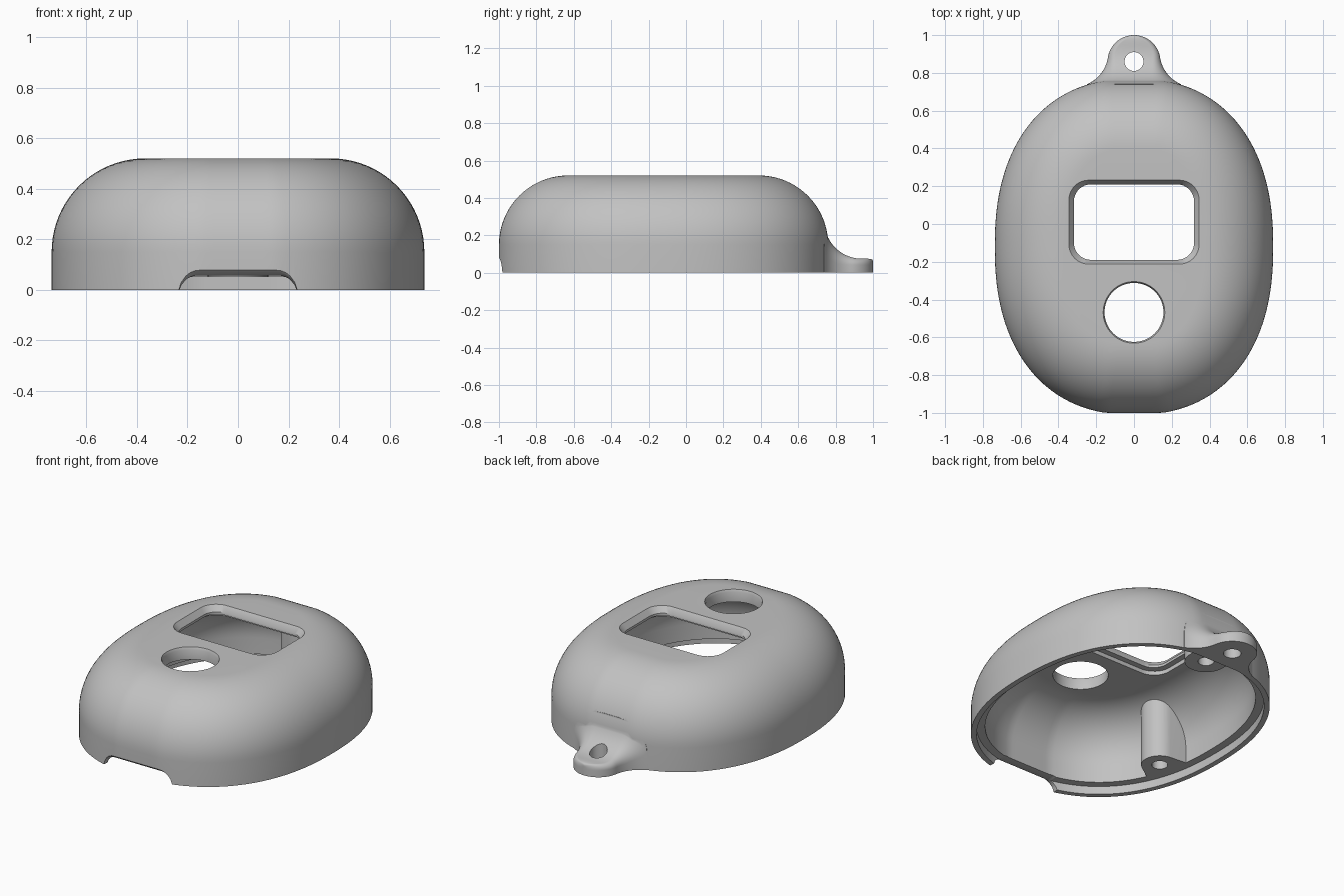
import bpy, bmesh
from math import sin, cos, pi, radians, copysign

cube = bpy.data.objects.get("Cube")
if cube:
    bpy.data.objects.remove(cube, do_unlink=True)

grey = bpy.data.materials.new("plastic grey")
grey.use_nodes = True
colour = (0.54, 0.54, 0.54, 1)
grey.diffuse_color = colour
grey.node_tree.nodes["Principled BSDF"].inputs["Base Color"].default_value = colour

# Oval half sizes, flat ends, centre, fullness
A, B, FLAT, CY, FULL = 0.737, 0.89, 0.88, -0.12, 2.3


def loft(name, sections):
    """Closed solid through sections with equal point counts."""
    bm = bmesh.new()
    rings = [[bm.verts.new(p) for p in s] for s in sections]
    n = len(rings[0])
    for lo, hi in zip(rings, rings[1:]):
        for i in range(n):
            bm.faces.new((lo[i], lo[(i + 1) % n], hi[(i + 1) % n], hi[i]))
    bm.faces.new(rings[0][::-1])
    bm.faces.new(rings[-1])
    bmesh.ops.recalc_face_normals(bm, faces=bm.faces)
    me = bpy.data.meshes.new(name)
    bm.to_mesh(me)
    bm.free()
    me.materials.append(grey)
    ob = bpy.data.objects.new(name, me)
    bpy.context.collection.objects.link(ob)
    return ob


def prism(name, pts, z0, z1):
    return loft(name, [[(x, y, z) for x, y in pts] for z in (z0, z1)])


def combine(target, tool, operation):
    """Apply a boolean and drop the helper."""
    mod = target.modifiers.new(operation, 'BOOLEAN')
    mod.operation, mod.object, mod.solver = operation, tool, 'EXACT'
    bpy.context.view_layer.objects.active = target
    bpy.ops.object.modifier_apply(modifier=mod.name)
    bpy.data.objects.remove(tool, do_unlink=True)


def power(v, e):
    return copysign(abs(v) ** e, v)


def oval(d, z, n=160):
    """Full oval with flattened ends, inset by d."""
    pts = []
    for i in range(n):
        t = 2 * pi * (i + 0.5) / n
        nx, ny = power(cos(t), 2 - 2 / FULL) / A, power(sin(t), 2 - 2 / FULL) / B
        k = d / (nx * nx + ny * ny) ** 0.5
        x = A * power(cos(t), 2 / FULL) - nx * k
        y = B * power(sin(t), 2 / FULL) - ny * k
        pts.append((x, CY + max(d - FLAT, min(FLAT - d, y)), z))
    return pts


def dome(name, inset, z0, radius, steps=20):
    """Upright wall that rounds over into a flat top."""
    rings = [oval(inset, z0)]
    for i in range(steps + 1):
        t = pi / 2 * i / steps
        rings.append(oval(inset + radius * (1 - cos(t)), 0.15 + radius * sin(t)))
    return loft(name, rings)


def arc(cx, cy, r, a0, a1, n):
    return [(cx + r * cos(radians(a0 + (a1 - a0) * i / n)),
             cy + r * sin(radians(a0 + (a1 - a0) * i / n))) for i in range(n + 1)]


def circle(cx, cy, r, n=48):
    return arc(cx, cy, r, 0, 360, n)[:-1]


def rounded(hx, hy, r, z, cy):
    pts = []
    for i, (sx, sy) in enumerate(((1, 1), (-1, 1), (-1, -1), (1, -1))):
        pts += arc(sx * (hx - r), cy + sy * (hy - r), r, 90 * i, 90 * i + 90, 8)
    return [(x, y, z) for x, y in pts]


def tab_half_width(y):
    """Concave neck running into a round tip."""
    if y < 0.8816:
        return 0.32 - (0.184 ** 2 - (y - 0.91) ** 2) ** 0.5
    return (0.14 ** 2 - (y - 0.86) ** 2) ** 0.5


def tab_slice(y, w, h):
    """Cross-section with a flat base and rounded shoulders."""
    rx, rz = min(0.9 * w, 0.02 + 0.8 * (h - 0.06)), min(0.6 * h, 0.02 + 0.9 * (h - 0.06))
    right = [(w, 0)]
    for i in range(9):
        t = pi / 2 * i / 8
        right.append((w - rx + rx * cos(t), h - rz + rz * sin(t)))
    return [(x, y, z) for x, z in right + [(-x, z) for x, z in reversed(right)]]


# Domed outer body
shell = dome("case_shell", 0, 0, 0.37)

# Keyring tab sweeping out of the back wall
slices = [tab_slice(0.6, tab_half_width(0.74), 0.275)]
for y, h in arc(0.94, 0.275, 0.2, 180, 270, 24):
    slices.append(tab_slice(y, tab_half_width(y), h))
for i in range(1, 13):
    a = radians(36 + 52 * i / 12)
    y = 0.86 + 0.14 * sin(a)
    slices.append(tab_slice(y, tab_half_width(y), 0.075 - 0.015 * (i / 12) ** 4))
combine(shell, loft("tab", slices), 'UNION')

# Cavity, leaving solid screw bosses against the wall
cavity = dome("cavity", 0.08, -0.05, 0.295)
bosses = ((0, 0.63, 90, 0.12, 0), (-0.55, -0.43, 215, 0.105, 40))
for cx, cy, a, r, splay in bosses:
    pts = arc(cx, cy, r, a + 90, a + 270 - splay, 24)
    for end, turn in ((-1, -splay), (0, 0)):
        t = radians(a + turn)
        pts.append((pts[end][0] + 0.4 * cos(t), pts[end][1] + 0.4 * sin(t)))
    combine(cavity, prism("boss", pts, -0.2, 0.8), 'DIFFERENCE')
combine(shell, cavity, 'DIFFERENCE')

# Stepped rim around the open underside
combine(shell, loft("rim_step", [oval(0.032, -0.05), oval(0.032, 0.05)]), 'DIFFERENCE')

# Screw holes, keyring hole
for cx, cy, *_ in bosses:
    combine(shell, prism("screw_hole", circle(cx, cy, 0.045), -0.1, 0.25), 'DIFFERENCE')
combine(shell, prism("ring_hole", circle(0, 0.86, 0.05), -0.1, 0.3), 'DIFFERENCE')

# Chamfered screen window with a seat on the inside, and round button hole
window = [rounded(hx, hy, r, z, 0.01) for hx, hy, r, z in
          ((0.318, 0.2, 0.09, 0.35), (0.318, 0.2, 0.09, 0.485), (0.354, 0.23, 0.11, 0.532))]
combine(shell, loft("window", window), 'DIFFERENCE')
seat = [rounded(0.354, 0.235, 0.11, z, 0.01) for z in (0.40, 0.47)]
combine(shell, loft("screen_seat", seat), 'DIFFERENCE')
button = [[(x, y, z) for x, y in circle(0, -0.468, r, 64)]
          for r, z in ((0.156, 0.35), (0.156, 0.505), (0.168, 0.53))]
combine(shell, loft("button_hole", button), 'DIFFERENCE')

# Flared slot at the front edge
half = [(0.232, -0.05), (0.232, 0), (0.222, 0.022), (0.203, 0.043), (0.185, 0.053), (0.165, 0.057)]
slot = half + [(-x, z) for x, z in reversed(half)]
sections = []
for y, grow in ((-1.03, 0.032), (-1.0, 0.022), (-0.985, 0.008), (-0.965, 0), (-0.9, 0)):
    sections.append([(x * (1 + 1.5 * grow), y, z + (grow if z > 0 else 0)) for x, z in slot])
combine(shell, loft("slot", sections), 'DIFFERENCE')

# Smooth curves, crisp rims
bpy.ops.object.select_all(action='DESELECT')
shell.select_set(True)
bpy.context.view_layer.objects.active = shell
bpy.ops.object.shade_smooth_by_angle(angle=radians(35))
